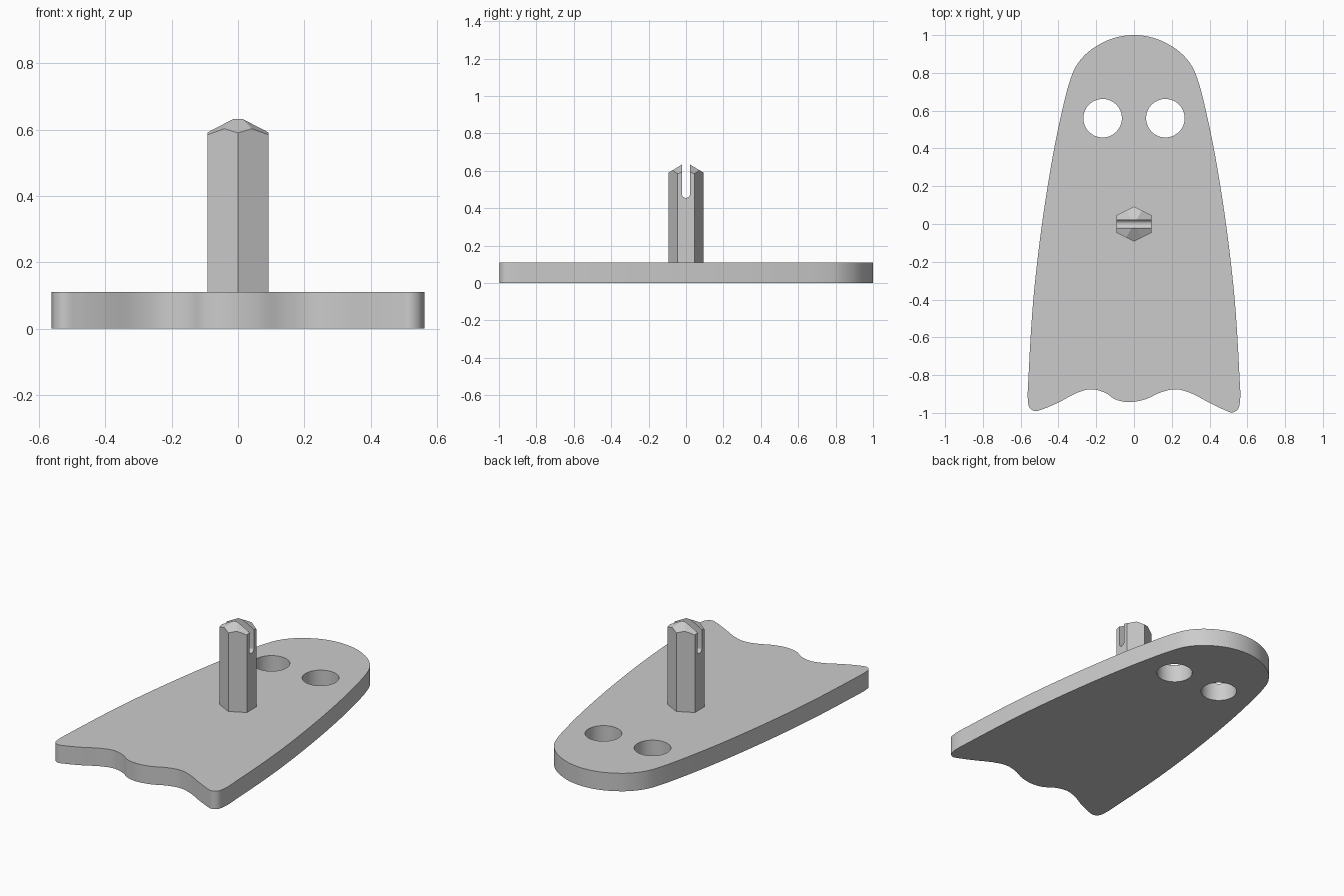
import bpy, bmesh, math
from mathutils import Vector

if "Cube" in bpy.data.objects:
    bpy.data.objects.remove(bpy.data.objects["Cube"])

THICK = 0.11
grey = bpy.data.materials.new("light grey")
grey.diffuse_color = (0.6, 0.6, 0.6, 1)
grey.use_nodes = True
grey.node_tree.nodes["Principled BSDF"].inputs["Base Color"].default_value = grey.diffuse_color


def add_object(name, bm):
    bmesh.ops.recalc_face_normals(bm, faces=bm.faces[:])
    mesh = bpy.data.meshes.new(name)
    bm.to_mesh(mesh)
    bm.free()
    mesh.materials.append(grey)
    ob = bpy.data.objects.new(name, mesh)
    bpy.context.collection.objects.link(ob)
    return ob


def activate(ob):
    bpy.ops.object.select_all(action='DESELECT')
    ob.select_set(True)
    bpy.context.view_layer.objects.active = ob


def smooth(ob):
    activate(ob)
    bpy.ops.object.shade_smooth_by_angle(angle=math.radians(30))


def closed_spline(pts, steps=6):
    """Centripetal Catmull-Rom loop through 2D points."""
    pts = [Vector(p) for p in pts]
    out = []
    for i in range(len(pts)):
        p = [pts[(i + k - 1) % len(pts)] for k in range(4)]
        t = [0.0]
        for a, b in zip(p, p[1:]):
            t.append(t[-1] + math.sqrt((b - a).length))
        mix = lambda a, b, ta, tb, u: a + (b - a) * ((u - ta) / (tb - ta))
        for s in range(steps):
            u = t[1] + (t[2] - t[1]) * s / steps
            a = [mix(p[k], p[k + 1], t[k], t[k + 1], u) for k in range(3)]
            b = [mix(a[k], a[k + 1], t[k], t[k + 2], u) for k in range(2)]
            out.append(mix(b[0], b[1], t[1], t[2], u))
    return out


def add_loop(bm, pts):
    vs = [bm.verts.new((x, y, 0)) for x, y in pts]
    return [bm.edges.new((v, vs[(i + 1) % len(vs)])) for i, v in enumerate(vs)]


# Ghost-shaped plate: mirrored dome and flanks, wavy hem
side = [(0.09, 0.989), (0.17, 0.958), (0.25, 0.904), (0.31, 0.83), (0.345, 0.74),
        (0.385, 0.58), (0.43, 0.36), (0.487, 0.0), (0.533, -0.4), (0.558, -0.8),
        (0.562, -0.93)]
hem = [(0.55, -0.98), (0.52, -0.998), (0.48, -0.985), (0.40, -0.947), (0.30, -0.895),
       (0.22, -0.875), (0.14, -0.892), (0.06, -0.928), (-0.03, -0.943),
       (-0.10, -0.928), (-0.15, -0.895), (-0.225, -0.875), (-0.30, -0.893),
       (-0.40, -0.945), (-0.48, -0.979), (-0.525, -0.99), (-0.553, -0.972)]
outline = [(0, 1)] + side + hem + [(-x, y) for x, y in reversed(side)]

bm = bmesh.new()
edges = add_loop(bm, closed_spline(outline))
# Round eye holes
for sx in (-1, 1):
    edges += add_loop(bm, [(sx * 0.166 + 0.102 * math.cos(a), 0.56 + 0.102 * math.sin(a))
                           for a in (math.tau * i / 48 for i in range(48))])
bmesh.ops.triangle_fill(bm, use_beauty=True, use_dissolve=False, edges=edges)
ext = bmesh.ops.extrude_face_region(bm, geom=bm.faces[:], use_keep_orig=True)
bmesh.ops.translate(bm, vec=(0, 0, THICK),
                    verts=[g for g in ext["geom"] if isinstance(g, bmesh.types.BMVert)])
smooth(add_object("plate", bm))

# Hexagonal post with a six-sided pointed tip
bm = bmesh.new()
hexagon = [(0.092, 0.046), (0, 0.093), (-0.092, 0.046),
           (-0.092, -0.046), (0, -0.093), (0.092, -0.046)]
base = bm.faces.new([bm.verts.new((x, y, THICK)) for x, y in hexagon])
ext = bmesh.ops.extrude_face_region(bm, geom=[base], use_keep_orig=True)
bmesh.ops.translate(bm, vec=(0, 0, 0.6),
                    verts=[g for g in ext["geom"] if isinstance(g, bmesh.types.BMVert)])
for i in range(6):
    a = math.radians(30 + 60 * i)
    bmesh.ops.bisect_plane(bm, geom=bm.verts[:] + bm.edges[:] + bm.faces[:],
                           plane_co=(0, 0, 0.646), clear_outer=True,
                           plane_no=(0.6 * math.cos(a), 0.6 * math.sin(a), 1))
    bmesh.ops.holes_fill(bm, edges=[e for e in bm.edges if e.is_boundary], sides=0)
bmesh.ops.remove_doubles(bm, verts=bm.verts[:], dist=1e-5)
post = add_object("post", bm)

# Round-bottomed slot through the post tip
bm = bmesh.new()
r, zc = 0.022, 0.477
profile = [(r, 0.8)] + [(r * math.cos(a), zc - r * math.sin(a))
                        for a in (math.pi * i / 16 for i in range(17))] + [(-r, 0.8)]
face = bm.faces.new([bm.verts.new((-0.2, y, z)) for y, z in profile])
ext = bmesh.ops.extrude_face_region(bm, geom=[face], use_keep_orig=True)
bmesh.ops.translate(bm, vec=(0.4, 0, 0),
                    verts=[g for g in ext["geom"] if isinstance(g, bmesh.types.BMVert)])
cutter = add_object("slot_cutter", bm)
cutter.hide_render = True
mod = post.modifiers.new("slot", 'BOOLEAN')
mod.operation, mod.solver, mod.object = 'DIFFERENCE', 'EXACT', cutter
activate(post)
bpy.ops.object.modifier_apply(modifier=mod.name)
bpy.data.objects.remove(cutter)
activate(post)
bpy.ops.object.shade_smooth_by_angle(angle=math.radians(20))
